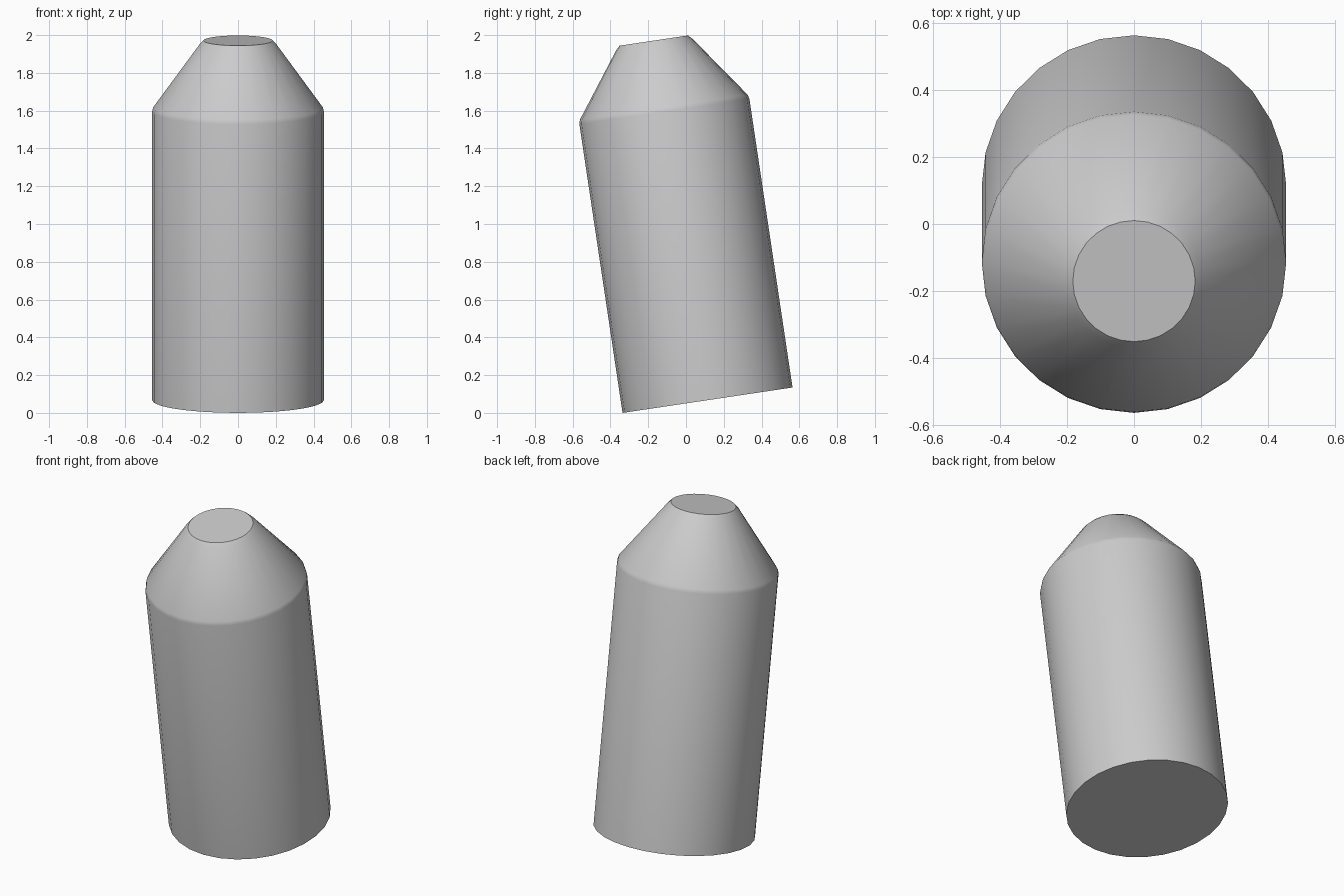
import bpy, bmesh, math
from mathutils import Matrix

cube = bpy.data.objects.get("Cube")
if cube:
    bpy.data.objects.remove(cube)

SIDES = 28
TILT = math.radians(8.5)
RADIUS = 0.455

# Plain grey material
grey = bpy.data.materials.new("plain_grey")
grey.use_nodes = True
colour = (0.6, 0.6, 0.6, 1)
grey.diffuse_color = colour
grey.node_tree.nodes["Principled BSDF"].inputs["Base Color"].default_value = colour

# Profile (radius, height): base, softened shoulder, softened tip
profile = [(RADIUS, 0), (RADIUS, 1.545), (0.449, 1.568), (0.205, 1.903), (0.183, 1.925)]

bm = bmesh.new()
rings = []
for r, z in profile:
    rings.append([bm.verts.new((r * math.cos(a), r * math.sin(a), z))
                  for a in (math.tau * i / SIDES for i in range(SIDES))])
for low, high in zip(rings, rings[1:]):
    for i in range(SIDES):
        j = (i + 1) % SIDES
        bm.faces.new((low[i], low[j], high[j], high[i]))
bm.faces.new(rings[0][::-1])
bm.faces.new(rings[-1])

# Lean toward the front, resting on the lowest edge of the base
bm.transform(Matrix.Translation((0, 0.114, RADIUS * math.sin(TILT)))
             @ Matrix.Rotation(TILT, 4, 'X'))

mesh = bpy.data.meshes.new("tapered_body")
bm.to_mesh(mesh)
bm.free()
mesh.materials.append(grey)
body = bpy.data.objects.new("tapered_body", mesh)
bpy.context.collection.objects.link(body)

# Smooth sides with a crisp base edge
bpy.ops.object.select_all(action='DESELECT')
body.select_set(True)
bpy.context.view_layer.objects.active = body
bpy.ops.object.shade_smooth_by_angle(angle=math.radians(40))
